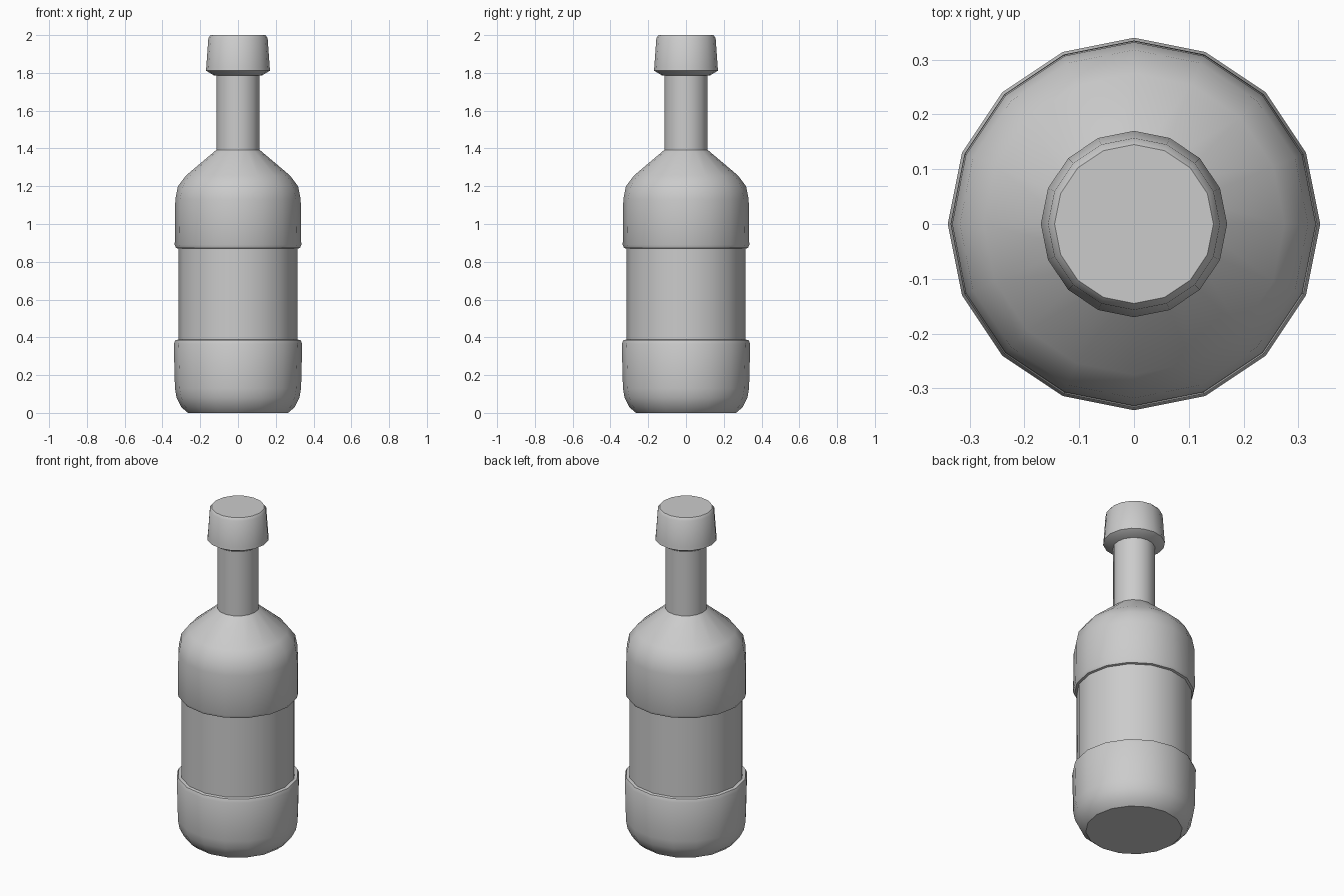
import bpy, bmesh
from math import radians
from mathutils import Matrix, Vector

cube = bpy.data.objects.get("Cube")
if cube:
    bpy.data.objects.remove(cube, do_unlink=True)

SIDES = 16

grey = bpy.data.materials.new("plain grey")
grey.use_nodes = True
grey.diffuse_color = (0.6, 0.6, 0.6, 1)
grey.node_tree.nodes["Principled BSDF"].inputs["Base Color"].default_value = (0.6, 0.6, 0.6, 1)


def lathe(name, profile, angle=35):
    """Spin a (radius, height) profile around z; end rings are capped flat."""
    bm = bmesh.new()
    rings = []
    for r, z in profile:
        rings.append([bm.verts.new(Matrix.Rotation(radians(360 * i / SIDES), 3, 'Z') @ Vector((r, 0, z)))
                      for i in range(SIDES)])
    for low, high in zip(rings, rings[1:]):
        for i in range(SIDES):
            j = (i + 1) % SIDES
            bm.faces.new((low[i], low[j], high[j], high[i]))
    bm.faces.new(rings[0][::-1])
    bm.faces.new(rings[-1])
    mesh = bpy.data.meshes.new(name)
    bm.to_mesh(mesh)
    bm.free()
    mesh.materials.append(grey)
    obj = bpy.data.objects.new(name, mesh)
    bpy.context.collection.objects.link(obj)
    bpy.ops.object.select_all(action='DESELECT')
    obj.select_set(True)
    bpy.context.view_layer.objects.active = obj
    bpy.ops.object.shade_smooth_by_angle(angle=radians(angle))
    return obj


# Bottle glass: rounded base, recessed label band, shoulder and neck
lathe("bottle_body", [
    (0.265, 0), (0.3, 0.03), (0.325, 0.08), (0.334, 0.13), (0.34, 0.365), (0.332, 0.385), (0.315, 0.388),
    (0.315, 0.87), (0.328, 0.873), (0.335, 0.89), (0.332, 1.13), (0.318, 1.2), (0.275, 1.257),
    (0.115, 1.392), (0.115, 1.79)])

# Flared stopper with bevelled rims
lathe("bottle_cap", [
    (0.125, 1.785), (0.17, 1.812), (0.168, 1.83), (0.157, 1.985), (0.145, 2.0)], 50)
